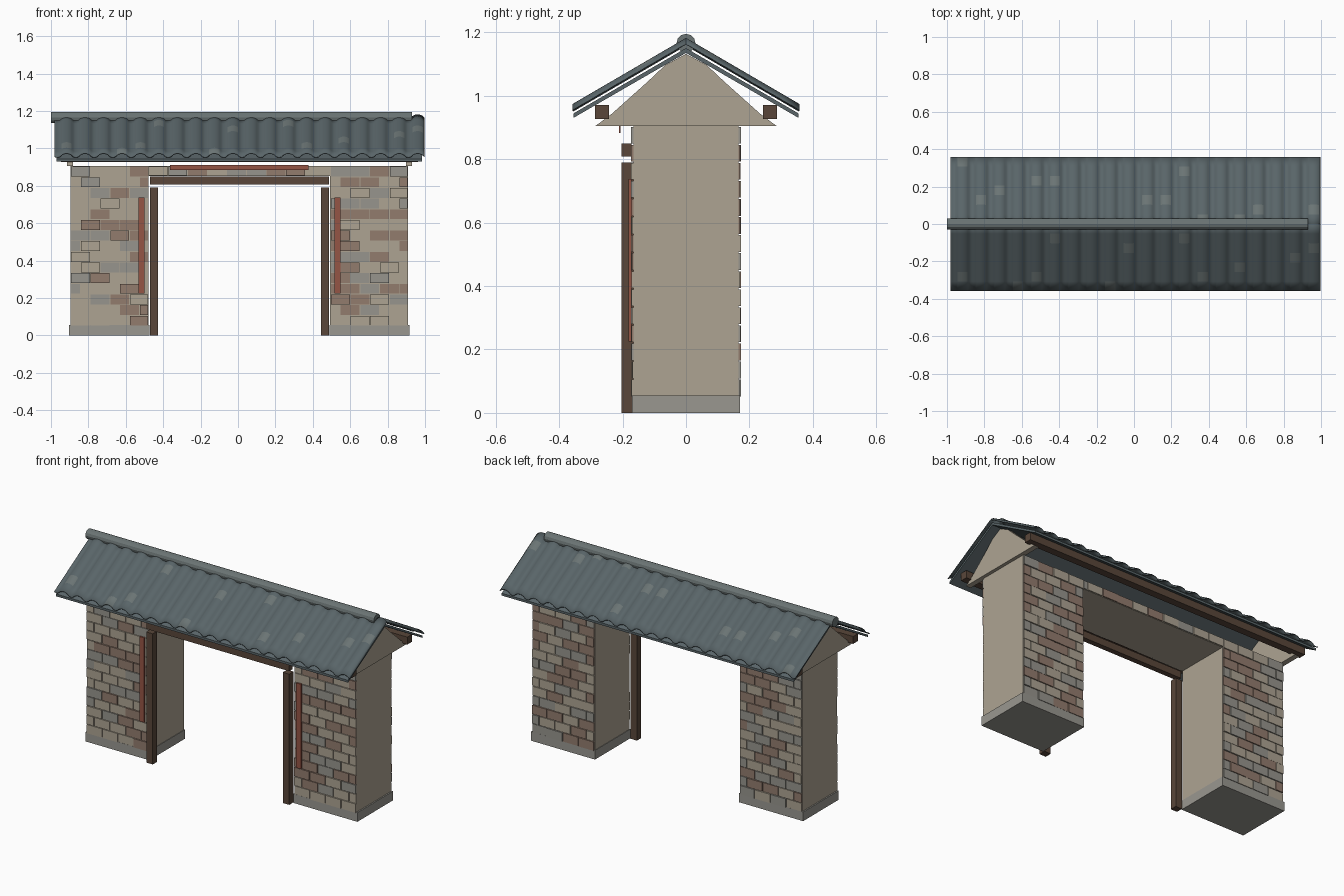
import bpy, bmesh, math, random
from mathutils import Vector

if "Cube" in bpy.data.objects:
    bpy.data.objects.remove(bpy.data.objects["Cube"])
random.seed(4)

def mat(name, r, g, b):
    m = bpy.data.materials.new(name)
    m.diffuse_color = (r, g, b, 1)
    m.use_nodes = True
    m.node_tree.nodes["Principled BSDF"].inputs["Base Color"].default_value = m.diffuse_color
    return m

PLASTER = mat("plaster", .42, .37, .29)
STONE = mat("stone", .32, .31, .28)
BRICKS = [mat("brick_tan", .42, .37, .29), mat("brick_grey", .31, .30, .27), mat("brick_rose", .29, .20, .155)]
WOOD = mat("wood", .10, .062, .042)
RED = mat("red_paper", .30, .09, .06)
SLATE = mat("slate", .10, .13, .14)
PALE = mat("pale_slate", .145, .175, .175)
CX = .0075                       # the gate body sits slightly off centre

def finish(bm, name, mats):
    bmesh.ops.recalc_face_normals(bm, faces=bm.faces)
    me = bpy.data.meshes.new(name)
    bm.to_mesh(me)
    bm.free()
    for m in mats:
        me.materials.append(m)
    ob = bpy.data.objects.new(name, me)
    bpy.context.collection.objects.link(ob)
    return ob

def add_box(bm, x0, x1, y0, y1, z0, z1, mi=0):
    vs = bmesh.ops.create_cube(bm, size=1)["verts"]
    for v in vs:
        v.co = Vector(((x0 + x1) / 2 + v.co.x * (x1 - x0),
                       (y0 + y1) / 2 + v.co.y * (y1 - y0),
                       (z0 + z1) / 2 + v.co.z * (z1 - z0)))
    for f in {f for v in vs for f in v.link_faces}:
        f.material_index = mi

def box(name, m, *dims):
    bm = bmesh.new()
    add_box(bm, *dims)
    return finish(bm, name, [m])

def prism(name, m, profile, x0, x1):
    """Extrude a (y, z) outline along x."""
    bm = bmesh.new()
    f = bm.faces.new([bm.verts.new((x0, y, z)) for y, z in profile])
    r = bmesh.ops.extrude_face_region(bm, geom=[f])
    for v in r["geom"]:
        if isinstance(v, bmesh.types.BMVert):
            v.co.x = x1
    return finish(bm, name, [m])

def brick_wall(name, x0, x1, z0, z1, rows):
    """Staggered raised bricks on the front and back faces."""
    bm = bmesh.new()
    h, w, g = (z1 - z0) / rows, .105, .002
    for side in (-1, 1):
        for r in range(rows):
            x = x0 - (w / 2 if r % 2 else 0)
            while x < x1 - .01:
                a, b = max(x, x0) + g, min(x + w, x1) - g
                d = side * random.uniform(.169, .174)
                if b - a > .01:
                    add_box(bm, a, b, min(side * .16, d), max(side * .16, d),
                            z0 + r * h + g, z0 + (r + 1) * h - g,
                            random.choices((0, 1, 2), (5, 3, 3))[0])
                x += w
    finish(bm, name, BRICKS)

# Piers, posts, gables and door strips, mirrored left and right
for s, side in ((-1, "left"), (1, "right")):
    def span(a, b):
        return sorted((CX + s * a, CX + s * b))
    box(side + "_pier", PLASTER, *span(.485, .902), -.165, .165, .05, .906)
    box(side + "_plinth", STONE, *span(.482, .91), -.17, .17, 0, .055)
    brick_wall(side + "_bricks", *span(.487, .902), .05, .904, 15)
    box(side + "_post", WOOD, *span(.435, .478), -.204, -.163, 0, .79)
    box(side + "_door_strip", RED, *span(.508, .54), -.182, -.172, .225, .737)
    prism(side + "_gable", PLASTER,
          [(-.285, .905), (.285, .905), (.235, .942), (.12, 1.045), (.065, 1.097),
           (0, 1.132), (-.065, 1.097), (-.12, 1.045), (-.235, .942)], *span(.89, .922))

# Wall over the opening, beam and paper strip
box("lintel_wall", PLASTER, CX - .49, CX + .49, -.165, .165, .852, .906)
brick_wall("lintel_bricks", CX - .487, CX + .487, .852, .904, 1)
box("door_beam", WOOD, CX - .478, CX + .478, -.204, -.172, .808, .85)
box("top_strip", RED, CX - .37, CX + .37, -.212, -.206, .883, .912)

# Eave purlins
for s, side in ((-1, "front"), (1, "back")):
    box(side + "_purlin", WOOD, CX - .955, CX + .955,
        s * .265 - .0225, s * .265 + .0225, .926, .971)

# Roof board under the tiles
prism("roof_board", SLATE, [(-.355, .93), (0, 1.135), (.355, .93),
                            (.355, .944), (0, 1.15), (-.355, .944)], CX - .977, CX + .977)

# Curved tile sheet: wide raised covers with narrow dips between
def tile_sheet(name, s):
    bm = bmesh.new()
    x0, pitch, dip, n, rows = -.98, .0988, .028, 20, 7
    prof, centre = [], []
    for c in range(n):
        x = x0 + c * pitch
        for k in range(3):
            prof.append((x + dip * k / 3, .004 - .004 * math.sin(math.pi * k / 3)))
            centre.append(False)
        for k in range(8):
            prof.append((x + dip + (pitch - dip) * k / 8, .004 + .017 * math.sin(math.pi * k / 8) ** .7))
            centre.append(1 <= k <= 6)
    prof.append((x0 + n * pitch, .004))
    grid = []
    for r in range(rows + 1):
        t = r / rows
        grid.append([bm.verts.new((x, s * .357 * (1 - t), .951 + .208 * t + h)) for x, h in prof])
    pale = {(c, random.randrange(rows)) for c in range(n) if random.random() < .55}
    for r in range(rows):
        for i in range(len(prof) - 1):
            f = bm.faces.new((grid[r][i], grid[r][i + 1], grid[r + 1][i + 1], grid[r + 1][i]))
            f.smooth = True
            f.material_index = int(centre[i] and (i // 11, r) in pale)
    ob = finish(bm, name, [SLATE, PALE])
    so = ob.modifiers.new("thickness", "SOLIDIFY")
    so.thickness = .004
    so.offset = 0

tile_sheet("front_tiles", -1)
tile_sheet("back_tiles", 1)

# Round ridge cap
prism("ridge_cap", PALE, [(.03 * math.cos(math.tau * k / 12), 1.165 + .03 * math.sin(math.tau * k / 12))
                          for k in range(12)], -1, .93)
